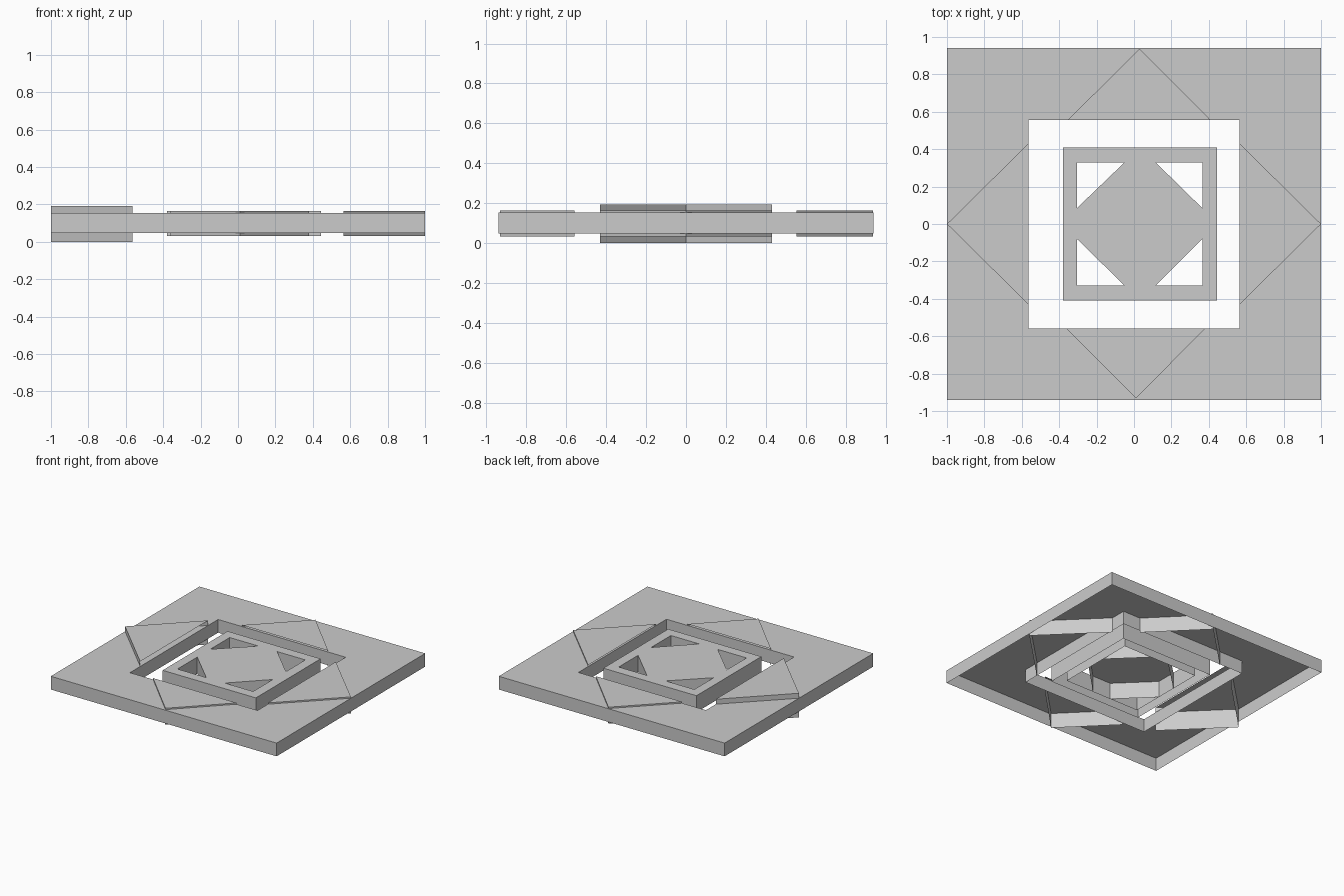
import bpy, bmesh

if "Cube" in bpy.data.objects:
    bpy.data.objects.remove(bpy.data.objects["Cube"])


def rect(x0, x1, y0, y1):
    return [(x0, y0), (x1, y0), (x1, y1), (x0, y1)]


def make_object(name, bm):
    mesh = bpy.data.meshes.new(name)
    bm.to_mesh(mesh)
    bm.free()
    obj = bpy.data.objects.new(name, mesh)
    bpy.context.collection.objects.link(obj)
    return obj


def add_loops(bm, points, bottom, top):
    return ([bm.verts.new((x, y, bottom)) for x, y in points],
            [bm.verts.new((x, y, top)) for x, y in points])


def frame(name, outer, inner, bottom, top):
    """Square ring: top plate with outer and inner skirts, open underneath."""
    bm = bmesh.new()
    ob, ot = add_loops(bm, outer, bottom, top)
    ib, it = add_loops(bm, inner, bottom, top)
    for i in range(4):
        j = (i + 1) % 4
        bm.faces.new((ot[i], ot[j], it[j], it[i]))
        bm.faces.new((ob[i], ob[j], ot[j], ot[i]))
        bm.faces.new((ib[j], ib[i], it[i], it[j]))
    return make_object(name, bm)


def plate(name, points, bottom, top, walls):
    """Top plate (counter-clockwise outline) with skirts on chosen edges only."""
    bm = bmesh.new()
    b, t = add_loops(bm, points, bottom, top)
    bm.faces.new(t)
    for i in walls:
        j = (i + 1) % len(points)
        bm.faces.new((b[i], b[j], t[j], t[i]))
    for v in [v for v in bm.verts if not v.link_faces]:
        bm.verts.remove(v)
    return make_object(name, bm)


# Large outer frame
frame("outer_frame", rect(-1, 1, -0.94, 0.94),
      rect(-0.565, 0.565, -0.56, 0.555), 0.047, 0.153)

# Four diamond corners on the frame, open towards the hole
low, high = 0.032, 0.164
for side, pts, z0, z1 in (
        ("left", [(-0.565, 0.43), (-1, 0), (-0.565, -0.43)], 0.0, 0.193),
        ("right", [(0.565, -0.43), (1, 0), (0.565, 0.43)], low, high),
        ("back", [(0.41, 0.555), (0.03, 0.937), (-0.355, 0.555)], low, high),
        ("front", [(-0.36, -0.56), (0.01, -0.932), (0.38, -0.56)], low, high)):
    plate(side + "_corner", pts, z0, z1, (0, 1))

# Small inner frame
frame("inner_frame", rect(-0.38, 0.445, -0.41, 0.41),
      rect(-0.305, 0.365, -0.33, 0.33), low, high)

# Clipped diamond in the middle, skirted on its diagonals
plate("centre_diamond",
      [(-0.05, -0.33), (0.115, -0.33), (0.365, -0.08), (0.365, 0.085),
       (0.115, 0.33), (-0.05, 0.33), (-0.305, 0.085), (-0.305, -0.08)],
      low, high, (1, 3, 5, 7))
